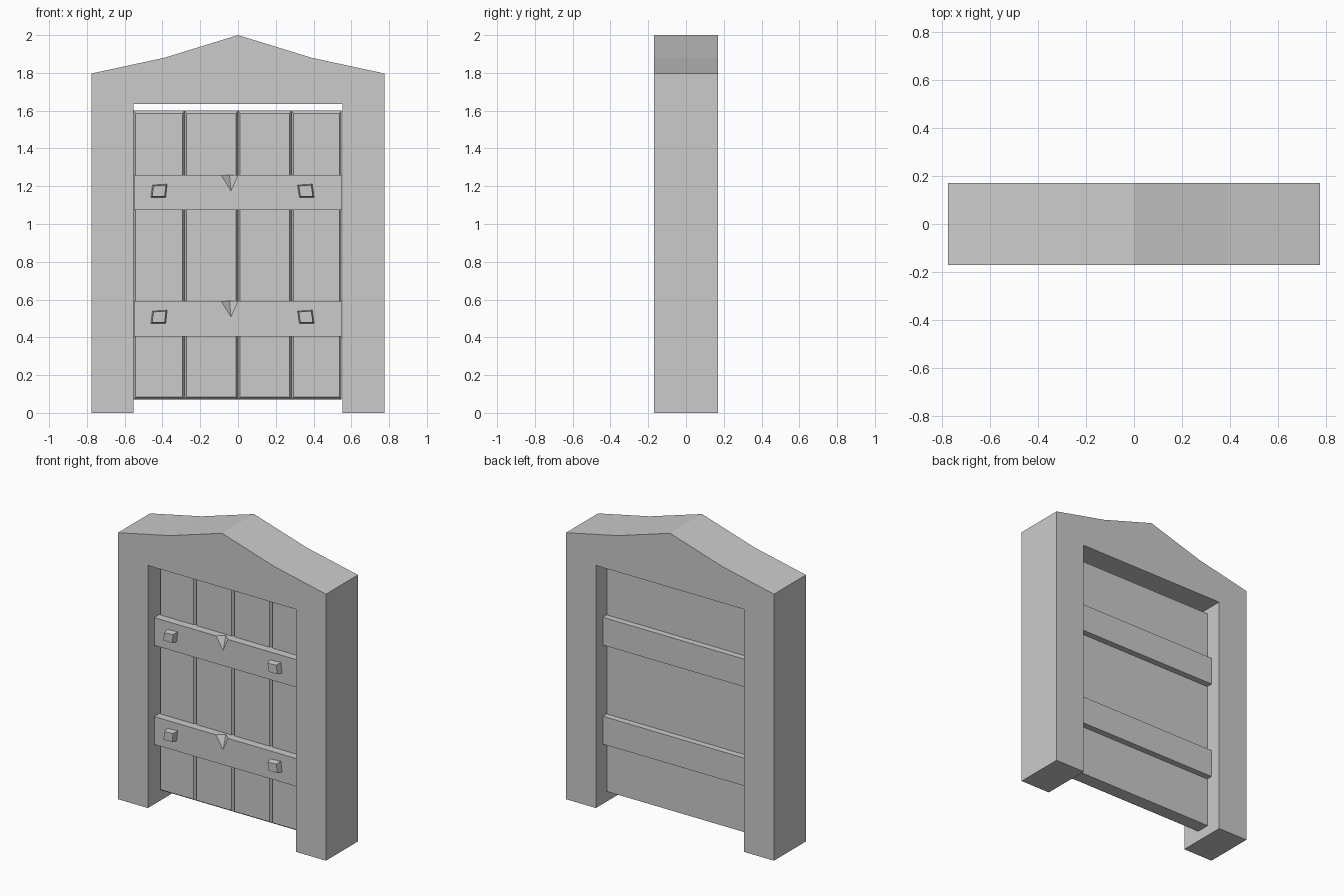
import bpy, bmesh
from mathutils import Vector

if "Cube" in bpy.data.objects:
    bpy.data.objects.remove(bpy.data.objects["Cube"])


def make_object(name, bm):
    bmesh.ops.recalc_face_normals(bm, faces=bm.faces)
    mesh = bpy.data.meshes.new(name)
    bm.to_mesh(mesh)
    bm.free()
    ob = bpy.data.objects.new(name, mesh)
    bpy.context.collection.objects.link(ob)
    return ob


def loft(name, front, back, y_front, y_back):
    """Solid between two xz outlines with equal point counts."""
    bm = bmesh.new()
    f = [bm.verts.new((x, y_front, z)) for x, z in front]
    b = [bm.verts.new((x, y_back, z)) for x, z in back]
    bm.faces.new(f)
    bm.faces.new(b[::-1])
    n = len(f)
    for i in range(n):
        bm.faces.new((f[i], b[i], b[(i + 1) % n], f[(i + 1) % n]))
    return make_object(name, bm)


def rect(x0, x1, z0, z1):
    return [(x0, z0), (x1, z0), (x1, z1), (x0, z1)]


# Stone door frame: mirrored half profile
half = [(0, 2.0), (0.39, 1.88), (0.775, 1.797), (0.775, 0), (0.553, 0), (0.553, 1.635)]
outline = half + [(-x, z) for x, z in reversed(half[1:])]
loft("door_frame", outline, outline, -0.17, 0.17)

# Flat door slab, plain at the back
slab = rect(-0.553, 0.548, 0.07, 1.60)
loft("door_slab", slab, slab, -0.035, 0.058)

# Planks with chamfered front edges
edges = [-0.553, -0.283, 0, 0.283, 0.548]
for i in range(4):
    x0, x1 = edges[i], edges[i + 1]
    c = 0.011
    loft(f"plank_{i + 1}", rect(x0 + c, x1 - c, 0.083, 1.585),
         rect(x0, x1, 0.07, 1.60), -0.053, -0.035)


def chip_cutter(top):
    """Wedge that chips the upper front edge of a cross bar."""
    a, b = Vector((-0.09, -0.106, top)), Vector((0.0, -0.106, top))
    c, d = Vector((-0.037, -0.106, top - 0.085)), Vector((-0.045, -0.065, top))
    mid = (c + d) / 2
    bm = bmesh.new()
    v = [bm.verts.new(p) for p in (c * 2 - d, d * 2 - c, a * 2 - mid, b * 2 - mid)]
    for t in ((0, 1, 2), (0, 1, 3), (0, 2, 3), (1, 2, 3)):
        bm.faces.new([v[k] for k in t])
    ob = make_object("chip_cutter", bm)
    ob.hide_render = True
    ob.hide_viewport = True
    return ob


# Cross bars running through the door, each with a chip and two nails
for name, z0, z1 in (("lower", 0.405, 0.593), ("upper", 1.073, 1.26)):
    bar = rect(-0.55, 0.55, z0, z1)
    ob = loft(f"{name}_cross_bar", bar, bar, -0.106, 0.10)
    mod = ob.modifiers.new("chip", "BOOLEAN")
    mod.operation = "DIFFERENCE"
    mod.solver = "EXACT"
    mod.object = chip_cutter(z1)

    # Slightly crooked square nail heads
    zc = z1 - 0.083
    for side, x, skew in (("left", -0.417, -0.003), ("right", 0.36, 0.006)):
        base = [(x - 0.042 + skew, zc - 0.037), (x + 0.038 + skew, zc - 0.037),
                (x + 0.04 - skew, zc + 0.035), (x - 0.04 - skew, zc + 0.030)]
        head = [(x + (px - x) * 0.82, zc + (pz - zc) * 0.82) for px, pz in base]
        loft(f"{name}_{side}_nail", head, base, -0.146, -0.10)
